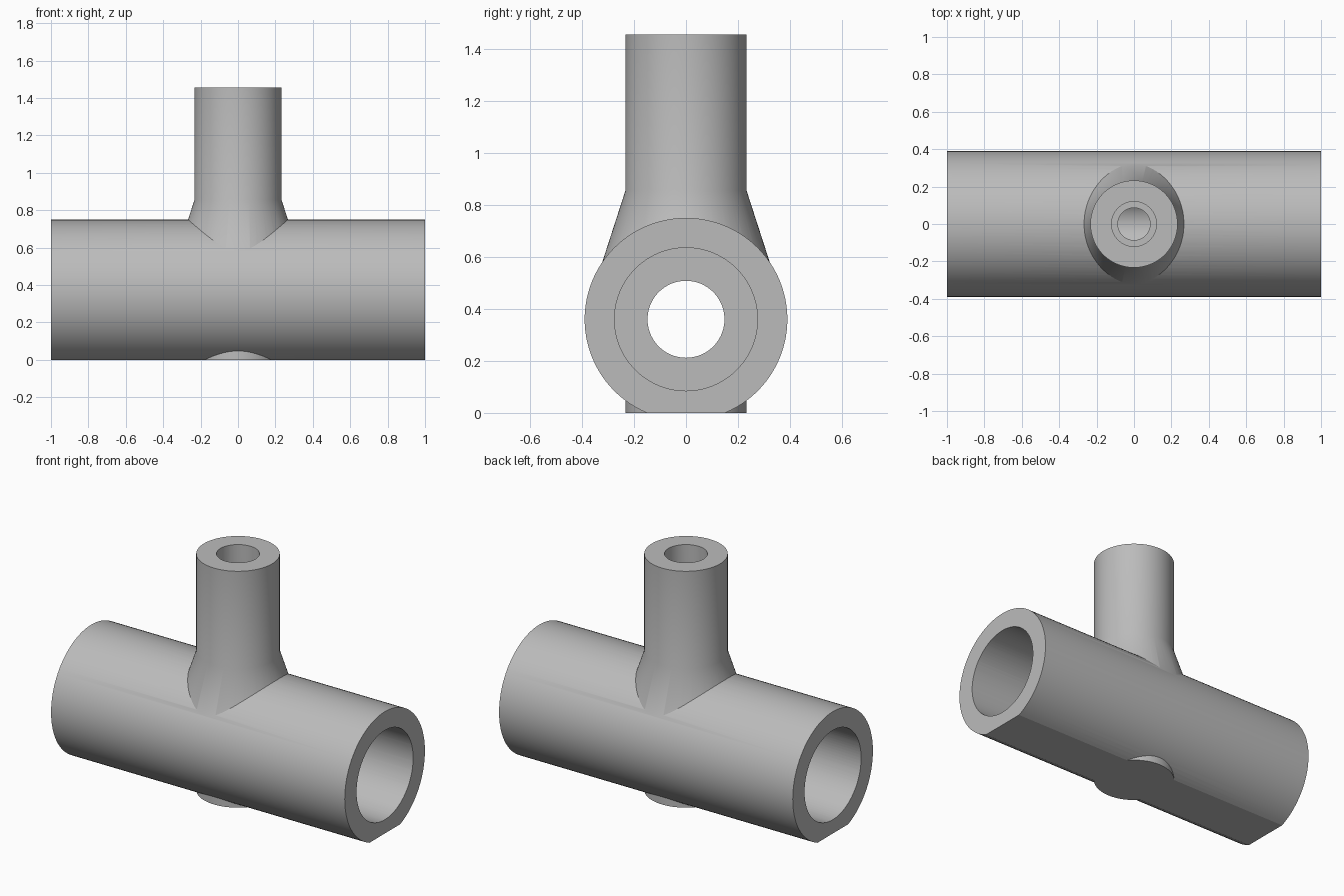
import bpy
import bmesh
from math import radians
from mathutils import Matrix, Vector

SEGMENTS = 96
AXIS_Z = 0.36          # height of the main tube's axis
PIPE_R = 0.39
POST_R = 0.233

old = bpy.data.objects.get("Cube")
if old:
    bpy.data.objects.remove(old, do_unlink=True)

steel = bpy.data.materials.new("plain grey")
steel.use_nodes = True
GREY = (0.5, 0.5, 0.5, 1)
steel.diffuse_color = GREY
steel.node_tree.nodes["Principled BSDF"].inputs["Base Color"].default_value = GREY


def add_object(name, bm):
    bmesh.ops.recalc_face_normals(bm, faces=bm.faces)
    mesh = bpy.data.meshes.new(name)
    bm.to_mesh(mesh)
    bm.free()
    mesh.materials.append(steel)
    obj = bpy.data.objects.new(name, mesh)
    bpy.context.collection.objects.link(obj)
    return obj


def turned(name, profile, along_x=False):
    """Solid of revolution from (radius, height) pairs."""
    bm = bmesh.new()
    points = [(0, profile[0][1])] + profile + [(0, profile[-1][1])]
    verts = [bm.verts.new((r, 0, h)) for r, h in points]
    edges = [bm.edges.new(pair) for pair in zip(verts, verts[1:])]
    bmesh.ops.spin(bm, geom=verts + edges, cent=(0, 0, 0), axis=(0, 0, 1),
                   angle=radians(360), steps=SEGMENTS)
    bmesh.ops.remove_doubles(bm, verts=bm.verts, dist=1e-5)
    if along_x:
        place = Matrix.Translation(Vector((0, 0, AXIS_Z))) @ Matrix.Rotation(radians(90), 4, "Y")
        bm.transform(place)
    return add_object(name, bm)


def combine(target, tool, operation):
    mod = target.modifiers.new(tool.name, "BOOLEAN")
    mod.object = tool
    mod.operation = operation
    mod.solver = "EXACT"
    bpy.context.view_layer.objects.active = target
    bpy.ops.object.modifier_apply(modifier=mod.name)
    bpy.data.objects.remove(tool, do_unlink=True)


# Main tube and the upright post with its flared collar
body = turned("tee_body", [(PIPE_R, -1), (PIPE_R, 1)], along_x=True)
post = turned("post", [(POST_R, -0.1), (POST_R, 0.4), (0.348, 0.5),
                       (POST_R, 0.855), (POST_R, 1.455)])
combine(body, post, "UNION")

# Stepped bore through the main tube, wide at both ends
bore = turned("main_bore", [(0.275, -1.1), (0.275, -0.27), (0.148, -0.27),
                            (0.148, 0.27), (0.275, 0.27), (0.275, 1.1)], along_x=True)
combine(body, bore, "DIFFERENCE")

# Stepped hole down the post into the main bore
hole = turned("post_bore", [(0.086, 0.38), (0.086, 0.95), (0.12, 0.95), (0.12, 1.6)])
combine(body, hole, "DIFFERENCE")

# Flat underside
bm = bmesh.new()
bmesh.ops.create_cube(bm, size=1, matrix=Matrix.Translation((0, 0, -0.5)) @ Matrix.Diagonal((3, 3, 1, 1)))
combine(body, add_object("floor_cut", bm), "DIFFERENCE")

body.select_set(True)
bpy.context.view_layer.objects.active = body
bpy.ops.object.shade_smooth_by_angle(angle=radians(20))
